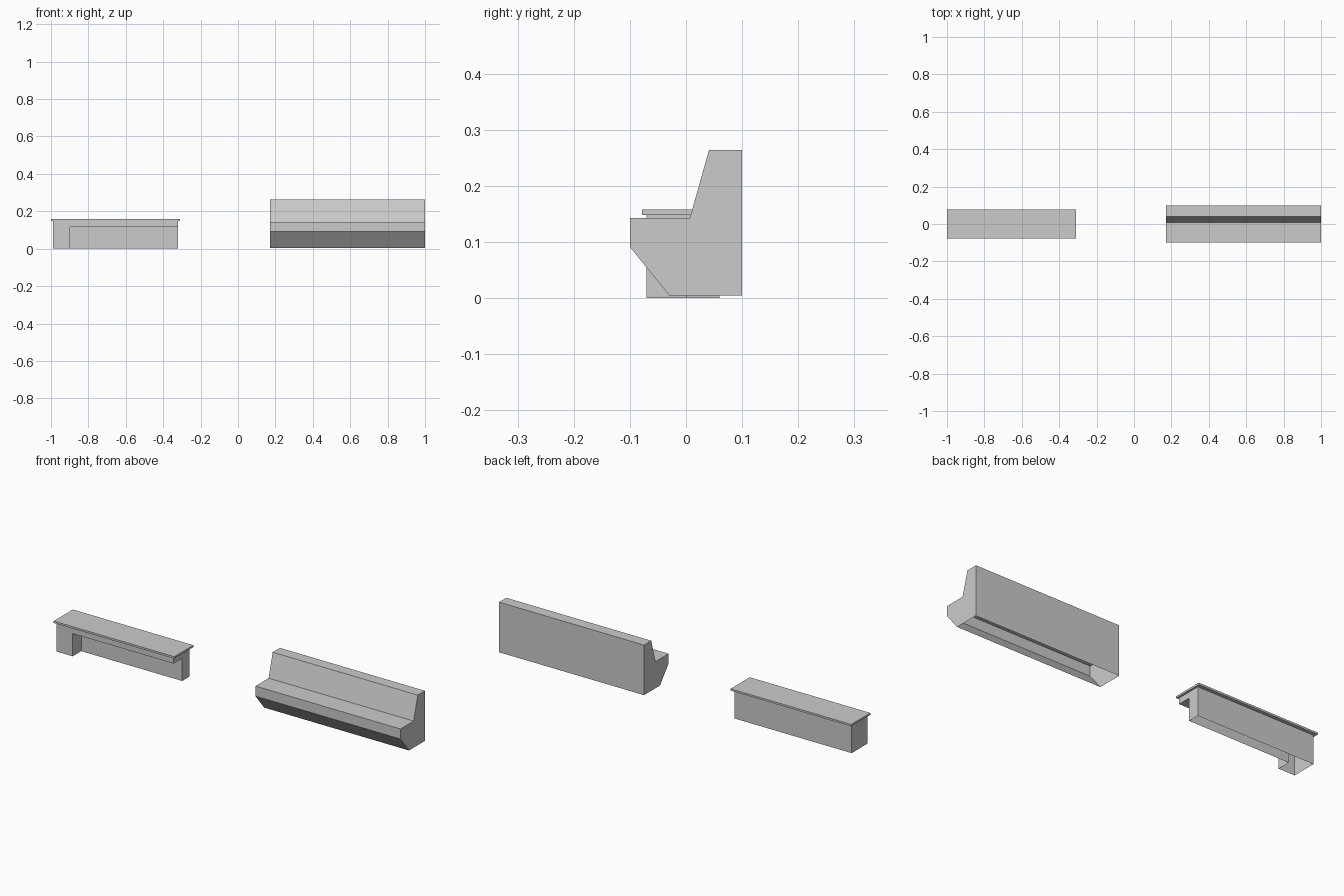
import bpy

if "Cube" in bpy.data.objects:
    bpy.data.objects.remove(bpy.data.objects["Cube"])


def make_object(name, verts, faces):
    mesh = bpy.data.meshes.new(name)
    mesh.from_pydata(verts, [], faces)
    mesh.update()
    obj = bpy.data.objects.new(name, mesh)
    bpy.context.collection.objects.link(obj)
    return obj


def prism(loop, place, lo, hi, cap_lo=True, cap_hi=True, open_sides=()):
    """Sweep a counter-clockwise loop from lo to hi; sides can be left open."""
    n = len(loop)
    verts = [place(a, b, h) for h in (lo, hi) for a, b in loop]
    faces = [(i, (i + 1) % n, n + (i + 1) % n, n + i)
             for i in range(n) if i not in open_sides]
    if cap_lo:
        faces.append(tuple(reversed(range(n))))
    if cap_hi:
        faces.append(tuple(range(n, 2 * n)))
    return verts, faces


def rect(x0, x1, y0, y1):
    return [(x0, y0), (x1, y0), (x1, y1), (x0, y1)]


def upright(x, y, z):
    return (x, y, z)


def sideways(y, z, x):
    return (x, y, z)


# High-backed bench: side profile swept along x, hollow with open underside
profile = [(-0.03, 0.005), (0.10, 0.005), (0.10, 0.264), (0.041, 0.264),
           (0.007, 0.143), (-0.10, 0.143), (-0.10, 0.091)]
make_object("bench_seat", *prism(profile, sideways, 0.17, 1.0, open_sides=(0,)))

# Counter top slab
make_object("counter_top", *prism(rect(-1.0, -0.31, -0.078, 0.078), upright, 0.148, 0.158))

# Counter base: L-shaped plan (front leg and back panel), open underside
leg_plan = [(-0.99, -0.07), (-0.897, -0.07), (-0.897, 0.0),
            (-0.32, 0.0), (-0.32, 0.06), (-0.99, 0.06)]
make_object("counter_base", *prism(leg_plan, upright, 0.0, 0.148, cap_lo=False))

# Beam across the front under the slab, above the recess
make_object("counter_beam", *prism(rect(-0.897, -0.32, -0.07, 0.0), upright, 0.117, 0.148))
